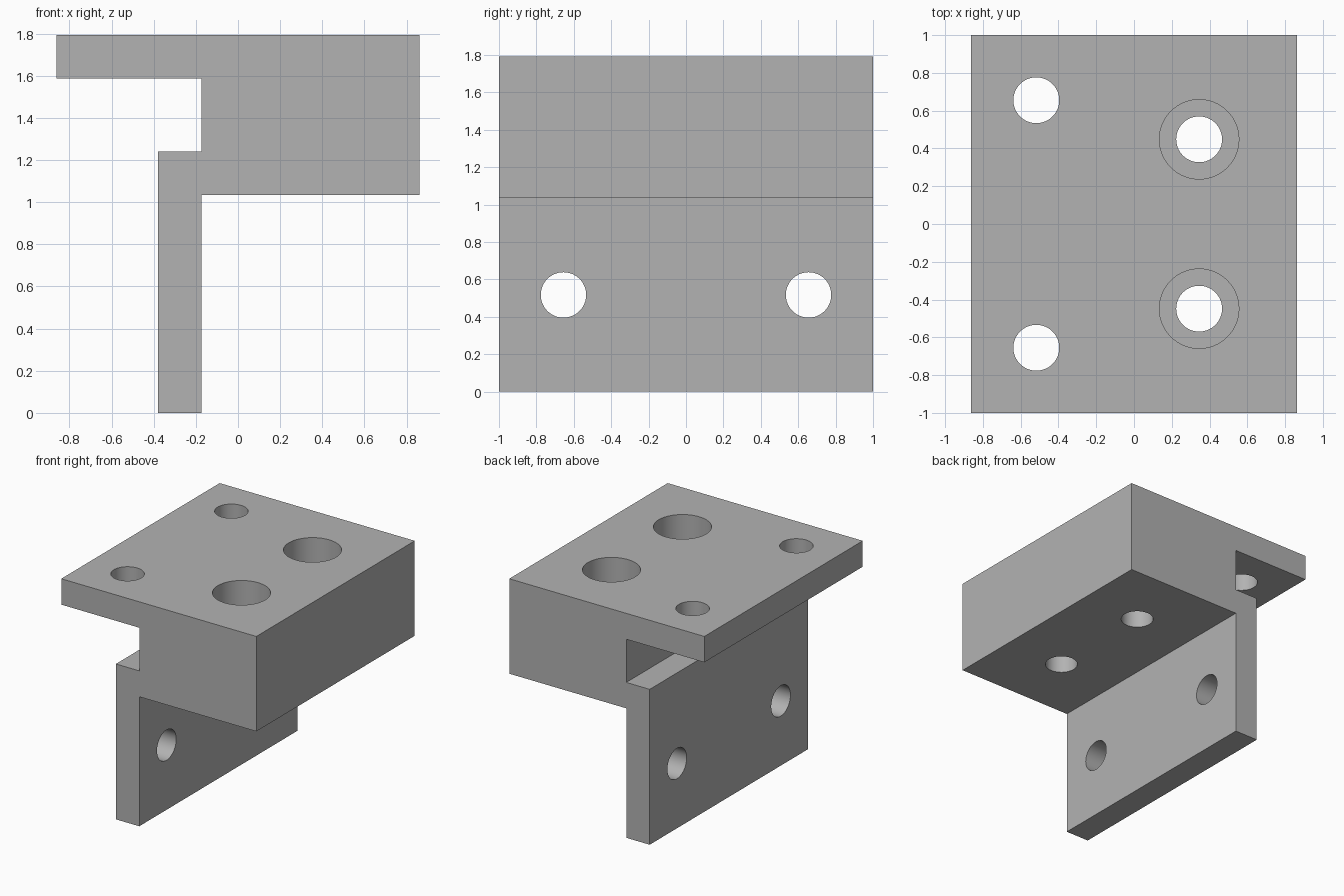
import bpy
import bmesh
import math
from mathutils import Matrix

cube = bpy.data.objects.get("Cube")
if cube:
    bpy.data.objects.remove(cube, do_unlink=True)

U = 1 / 29  # one design unit

grey = bpy.data.materials.new("light grey")
grey.use_nodes = True
colour = (0.448, 0.448, 0.448, 1)
grey.diffuse_color = colour
grey.node_tree.nodes["Principled BSDF"].inputs["Base Color"].default_value = colour


def add_object(name, bm):
    bmesh.ops.recalc_face_normals(bm, faces=bm.faces[:])
    mesh = bpy.data.meshes.new(name)
    bm.to_mesh(mesh)
    bm.free()
    mesh.materials.append(grey)
    obj = bpy.data.objects.new(name, mesh)
    bpy.context.collection.objects.link(obj)
    return obj


# Bracket body: side profile (x, z) extruded along y
profile = [(-11, 0), (-5, 0), (-5, 30), (25, 30), (25, 52),
           (-25, 52), (-25, 46), (-5, 46), (-5, 36), (-11, 36)]
bm = bmesh.new()
face = bm.faces.new([bm.verts.new((x * U, -1, z * U)) for x, z in profile])
ext = bmesh.ops.extrude_face_region(bm, geom=[face])
bmesh.ops.translate(bm, vec=(0, 2, 0),
                    verts=[g for g in ext["geom"] if isinstance(g, bmesh.types.BMVert)])
bracket = add_object("bracket", bm)


def drill(name, x, y, z, radius, depth, axis="Z"):
    """Cut a round hole centred on the given point."""
    bm = bmesh.new()
    turn = Matrix.Rotation(math.pi / 2, 4, "Y") if axis == "X" else Matrix()
    bmesh.ops.create_cone(bm, cap_ends=True, segments=64, radius1=radius * U,
                          radius2=radius * U, depth=depth * U,
                          matrix=Matrix.Translation((x * U, y * U, z * U)) @ turn)
    cutter = add_object(name, bm)
    cutter.hide_render = True
    mod = bracket.modifiers.new(name, "BOOLEAN")
    mod.operation = "DIFFERENCE"
    mod.solver = "EXACT"
    mod.object = cutter
    bpy.context.view_layer.objects.active = bracket
    bpy.ops.object.modifier_apply(modifier=mod.name)
    bpy.data.objects.remove(cutter, do_unlink=True)


for side in (-1, 1):
    # Flange holes, wall holes, and counterbored holes through the block
    drill("flange_hole", -15, 19 * side, 49, 3.52, 10)
    drill("wall_hole", -8, 19 * side, 15, 3.52, 10, "X")
    drill("block_hole", 10, 13 * side, 41, 3.52, 30)
    drill("counterbore", 10, 13 * side, 46, 6.1, 20)

# Smooth hole walls, sharp edges elsewhere
bpy.ops.object.select_all(action="DESELECT")
bracket.select_set(True)
bpy.context.view_layer.objects.active = bracket
bpy.ops.object.shade_smooth_by_angle(angle=math.radians(30))
